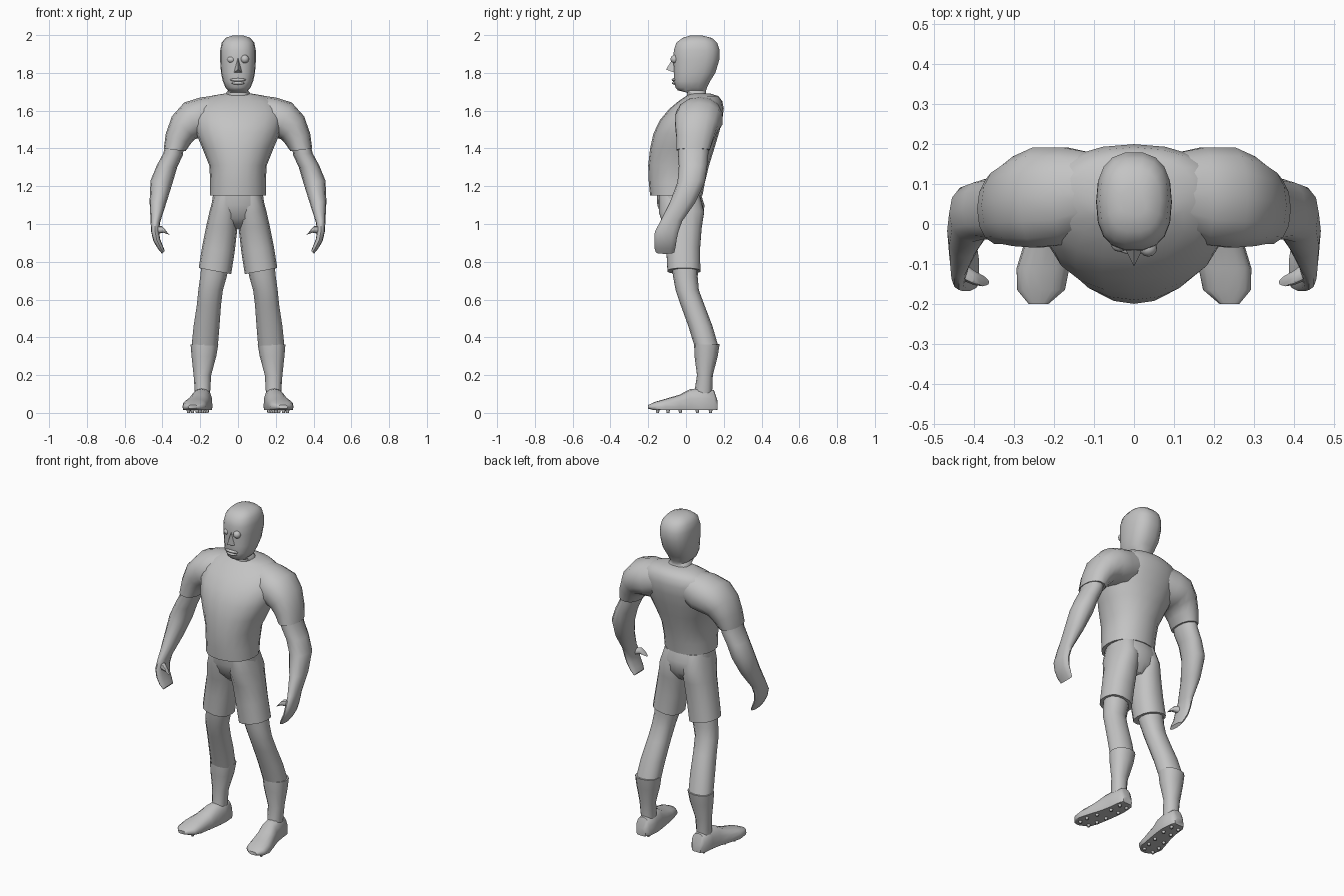
import bpy, bmesh, math
from mathutils import Vector

grey = bpy.data.materials.new("plain grey")
grey.diffuse_color = (0.55, 0.55, 0.55, 1)


def finish(bm, name, mirror=False, angle=50):
    bmesh.ops.recalc_face_normals(bm, faces=bm.faces)
    me = bpy.data.meshes.new(name)
    bm.to_mesh(me)
    bm.free()
    me.materials.append(grey)
    me.shade_smooth()
    me.set_sharp_from_angle(angle=math.radians(angle))
    ob = bpy.data.objects.new(name, me)
    bpy.context.collection.objects.link(ob)
    if mirror:
        ob.modifiers.new("mirror", 'MIRROR')
    return ob


def sgn_pow(v, p):
    return math.copysign(abs(v) ** p, v)


def loft(name, rings, n=14, power=2.2, mirror=False, floor=None, angle=50):
    """Skin closed superellipse rings given as (centre, u axis, v axis)."""
    bm = bmesh.new()
    loops = []
    for c, u, v in rings:
        loop = []
        for i in range(n):
            a = math.tau * i / n
            p = Vector(c) + Vector(u) * sgn_pow(math.cos(a), 2 / power) \
                + Vector(v) * sgn_pow(math.sin(a), 2 / power)
            if floor is not None:
                p.z = max(p.z, floor)
            loop.append(bm.verts.new(p))
        loops.append(loop)
    for a, b in zip(loops, loops[1:]):
        for i in range(n):
            j = (i + 1) % n
            bm.faces.new((a[i], a[j], b[j], b[i]))
    bm.faces.new(loops[0])
    bm.faces.new(loops[-1])
    return finish(bm, name, mirror, angle)


def body(rows):
    """Centred horizontal rings: z, half width, front y, back y."""
    return [((0, (f + b) / 2, z), (w, 0, 0), (0, (b - f) / 2, 0)) for z, w, f, b in rows]


def limb(rows):
    """Tilted rings: outer x, z, inner x, z, front y, back y."""
    return [(((xo + xi) / 2, (f + b) / 2, (zo + zi) / 2),
             ((xo - xi) / 2, 0, (zo - zi) / 2), (0, (b - f) / 2, 0))
            for xo, zo, xi, zi, f, b in rows]


def ball(name, centre, size, mirror=False):
    bm = bmesh.new()
    bmesh.ops.create_uvsphere(bm, u_segments=12, v_segments=8, radius=1)
    for v in bm.verts:
        v.co = Vector(centre) + Vector(a * b for a, b in zip(v.co, size))
    return finish(bm, name, mirror)


# Head and neck
loft("head", body([
    (1.60, .072, .00, .15), (1.695, .064, .005, .106), (1.708, .052, -.045, .108),
    (1.722, .066, -.056, .112), (1.755, .080, -.066, .128), (1.80, .090, -.064, .157),
    (1.87, .095, -.068, .178), (1.92, .094, -.066, .18), (1.96, .086, -.052, .166),
    (1.985, .066, -.02, .138), (1.997, .032, .02, .09)]), n=18, power=2.5, angle=60)

# Nose wedge, eyes and lips
bm = bmesh.new()
nose = [bm.verts.new(p) for p in ((0, -.064, 1.885), (-.024, -.058, 1.80), (.024, -.058, 1.80),
                                  (0, -.106, 1.818))]
for f in ((0, 1, 3), (0, 3, 2), (1, 2, 3), (0, 2, 1)):
    bm.faces.new([nose[i] for i in f])
finish(bm, "nose", angle=30)
ball("left_eye", (.036, -.06, 1.873), (.022, .022, .022))
ball("right_eye", (-.036, -.05, 1.87), (.022, .02, .018))
ball("upper_lip", (0, -.062, 1.763), (.042, .014, .009))
ball("lower_lip", (0, -.06, 1.746), (.034, .014, .009))

# Shirt
loft("shirt_body", body([
    (1.15, .148, -.19, .087), (1.22, .147, -.197, .10), (1.31, .152, -.20, .122),
    (1.40, .188, -.19, .15), (1.48, .222, -.172, .174), (1.55, .24, -.138, .192),
    (1.61, .235, -.088, .20), (1.65, .205, -.04, .192), (1.677, .15, .0, .172),
    (1.69, .075, .02, .13)]), n=20, power=2.15)
loft("sleeve", limb([
    (.08, 1.685, .08, 1.50, .0, .175), (.20, 1.67, .15, 1.46, -.055, .195),
    (.285, 1.643, .20, 1.455, -.062, .195), (.35, 1.57, .225, 1.45, -.058, .172),
    (.382, 1.48, .25, 1.425, -.052, .148), (.393, 1.40, .278, 1.385, -.052, .128)]), mirror=True)

# Bare arms with curled mitten hands
loft("arm", limb([
    (.382, 1.43, .285, 1.42, -.042, .12), (.395, 1.375, .292, 1.365, -.042, .118),
    (.43, 1.31, .322, 1.30, -.038, .112), (.463, 1.23, .347, 1.215, -.045, .10),
    (.468, 1.12, .38, 1.11, -.085, .05), (.463, 1.02, .412, 1.01, -.135, -.02),
    (.46, .96, .418, .96, -.165, -.04), (.448, .91, .412, .92, -.168, -.05),
    (.425, .87, .398, .885, -.168, -.055), (.402, .842, .388, .858, -.16, -.062)]),
    n=12, mirror=True)
loft("thumb", [
    ((.435, -.115, .968), (0, .024, 0), (0, 0, .022)),
    ((.40, -.135, .972), (0, .018, 0), (.004, 0, .018)),
    ((.38, -.142, .96), (0, .014, 0), (.008, 0, .014)),
    ((.368, -.146, .948), (0, .007, 0), (.005, 0, .006))], n=8, mirror=True)

# Shorts
loft("shorts_seat", body([
    (1.17, .13, -.155, .075), (1.10, .14, -.152, .098), (1.03, .135, -.125, .09),
    (.975, .06, -.07, .05)]), n=16, power=2.4)
loft("shorts_leg", limb([
    (.128, 1.15, .0, 1.15, -.145, .075), (.15, 1.07, .0, 1.05, -.145, .098),
    (.168, .99, .004, .97, -.118, .085), (.19, .88, .018, .85, -.106, .076),
    (.208, .767, .036, .735, -.10, .078)]), mirror=True, power=2.3)

# Legs
loft("leg", limb([
    (.19, .82, .045, .80, -.08, .065), (.20, .72, .06, .72, -.068, .062),
    (.21, .65, .08, .65, -.055, .068), (.218, .57, .09, .57, -.028, .098),
    (.235, .46, .098, .46, .012, .14), (.246, .35, .107, .35, .046, .172)]),
    n=12, mirror=True)

# Socks
loft("sock", limb([
    (.251, .362, .104, .366, .043, .178), (.246, .30, .115, .30, .045, .168),
    (.235, .20, .142, .20, .058, .142), (.228, .10, .148, .10, .043, .138)]),
    n=12, mirror=True)


# Boots: rings from heel to toe, flattened at the sole
def boot_ring(y, x, w, top):
    return ((x, y, .032), (w, 0, 0), (0, 0, top - .032))


loft("boot", [boot_ring(*r) for r in (
    (.168, .187, .03, .06), (.148, .187, .046, .12), (.08, .188, .053, .132),
    (.02, .197, .056, .125), (-.035, .21, .061, .096), (-.11, .228, .066, .074),
    (-.165, .233, .06, .058), (-.20, .239, .025, .042))],
    n=16, power=2.5, mirror=True, floor=.014)

# Studs under the soles
bm = bmesh.new()
for y, x, gap in ((.13, .187, .024), (.06, .19, .026), (-.03, .209, .032),
                  (-.095, .224, .036), (-.15, .232, .03)):
    for s in (-1, 1):
        made = bmesh.ops.create_cone(bm, cap_ends=True, segments=8, radius1=.007,
                                     radius2=.011, depth=.018)
        bmesh.ops.translate(bm, verts=made["verts"], vec=(x + s * gap, y, .009))
finish(bm, "boot_studs", mirror=True)
